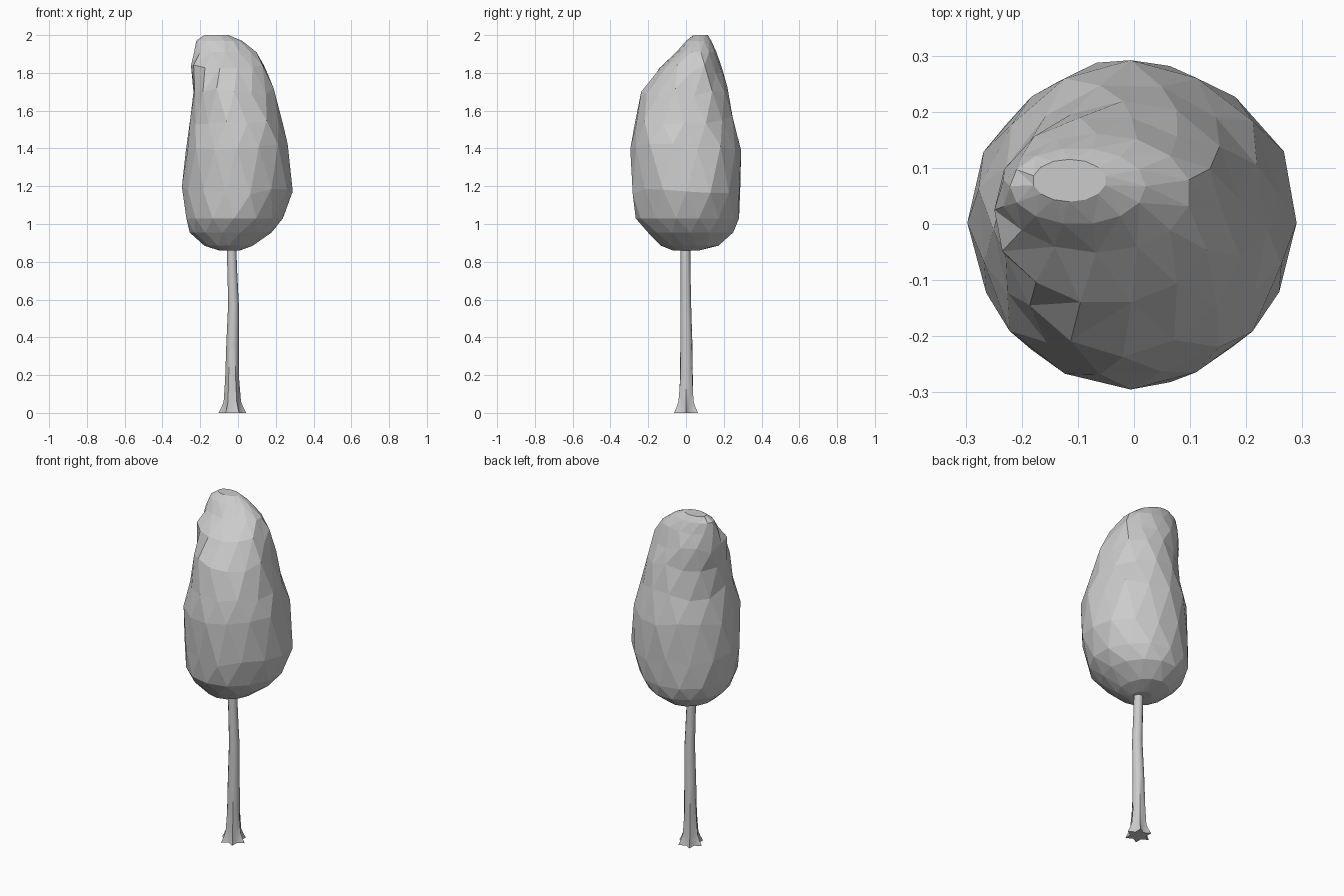
import bpy, bmesh, math, random

if "Cube" in bpy.data.objects:
    bpy.data.objects.remove(bpy.data.objects["Cube"])

random.seed(4)


def loft(name, rings, smooth=False):
    """Skin a stack of equal-sized point rings and cap both ends."""
    bm = bmesh.new()
    loops = [[bm.verts.new(p) for p in ring] for ring in rings]
    n = len(loops[0])
    for a, b in zip(loops, loops[1:]):
        for i in range(n):
            j = (i + 1) % n
            bm.faces.new((a[i], a[j], b[j], b[i]))
    bm.faces.new(loops[0][::-1])
    bm.faces.new(loops[-1])
    bmesh.ops.triangulate(bm, faces=bm.faces[:])
    bmesh.ops.recalc_face_normals(bm, faces=bm.faces[:])
    mesh = bpy.data.meshes.new(name)
    bm.to_mesh(mesh)
    bm.free()
    obj = bpy.data.objects.new(name, mesh)
    bpy.context.collection.objects.link(obj)
    if smooth:
        bpy.context.view_layer.objects.active = obj
        obj.select_set(True)
        bpy.ops.object.shade_smooth_by_angle(angle=math.radians(40))
        obj.select_set(False)
    return obj


# Leafy crown: z, left, right, front, back extents of each ring
crown = [
    (0.86, -0.10, 0.01, -0.07, 0.07),
    (0.885, -0.18, 0.08, -0.13, 0.17),
    (0.955, -0.25, 0.18, -0.205, 0.255),
    (1.03, -0.28, 0.24, -0.26, 0.275),
    (1.18, -0.29, 0.288, -0.283, 0.287),
    (1.40, -0.277, 0.265, -0.297, 0.288),
    (1.55, -0.25, 0.24, -0.27, 0.25),
    (1.70, -0.235, 0.195, -0.232, 0.22),
    (1.82, -0.25, 0.15, -0.14, 0.19),
    (1.91, -0.235, 0.10, -0.05, 0.16),
    (1.97, -0.22, 0.02, 0.0, 0.135),
    (2.00, -0.18, -0.05, 0.04, 0.115),
]
SIDES = 14
rings = []
for k, (z, x0, x1, y0, y1) in enumerate(crown):
    ring = []
    mid = 0.85 < z < 1.85 and k > 1
    for i in range(SIDES):
        t = 2 * math.pi * (i + 0.5 * k) / SIDES
        s = 1.01 + (random.uniform(-0.025, 0.02) if mid else 0)
        dz = random.uniform(-0.025, 0.025) if mid and z > 1.1 else 0
        ring.append(((x0 + x1) / 2 + (x1 - x0) / 2 * s * math.cos(t),
                     (y0 + y1) / 2 + (y1 - y0) / 2 * s * math.sin(t), z + dz))
    rings.append(ring)
loft("crown", rings)

# Trunk with flared roots: z, centre x, centre y, root-tip radius, valley radius
trunk = [
    (0.0, -0.03, 0.0, 0.073, 0.042),
    (0.03, -0.03, 0.0, 0.058, 0.040),
    (0.06, -0.03, 0.0, 0.046, 0.037),
    (0.18, -0.031, 0.002, 0.037, 0.034),
    (0.36, -0.029, 0.002, 0.033, 0.032),
    (0.58, -0.024, -0.001, 0.028, 0.028),
    (0.74, -0.03, -0.002, 0.026, 0.026),
    (0.90, -0.035, -0.003, 0.025, 0.025),
]
ROOTS = 6
rings = []
for z, cx, cy, tip, valley in trunk:
    ring = []
    for i in range(ROOTS * 2):
        t = math.pi * i / ROOTS
        r = valley if i % 2 else tip
        ring.append((cx + r * math.cos(t), cy + r * math.sin(t), z))
    rings.append(ring)
loft("trunk", rings, smooth=True)
